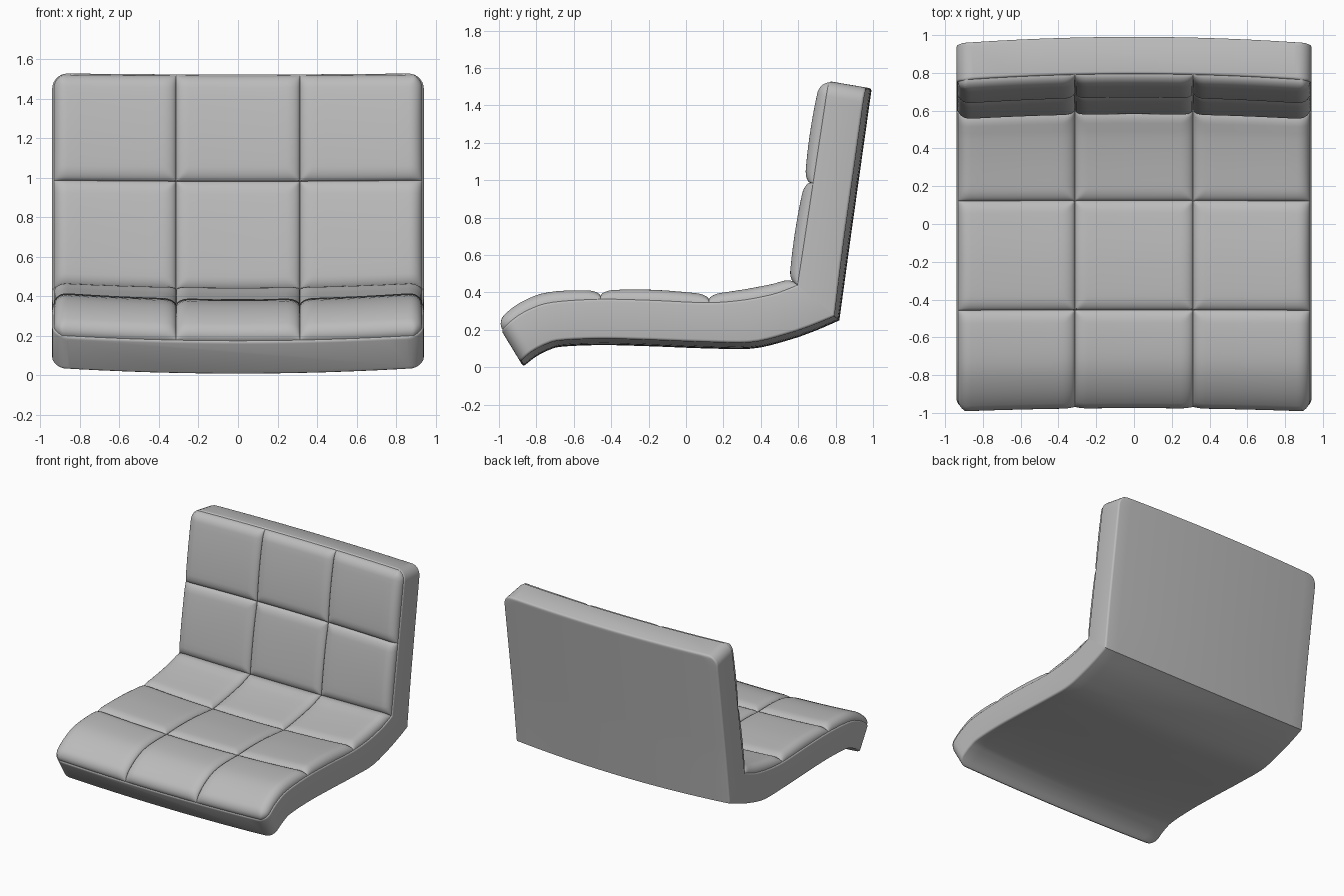
import bpy, bmesh, math
from mathutils import Vector

if "Cube" in bpy.data.objects:
    bpy.data.objects.remove(bpy.data.objects["Cube"], do_unlink=True)

HALF_W, CORNER, BOW, EDGE, PUFF, SEAM_X = 0.94, 0.08, 0.035, 0.014, 0.07, 0.313

# Side profile as (y, z) pairs: upholstered face, outer shell face
SEAT = [((-0.99, 0.20), (-0.87, 0.003)), ((-0.92, 0.262), (-0.80, 0.058)),
        ((-0.84, 0.31), (-0.73, 0.093)), ((-0.72, 0.348), (-0.66, 0.11)),
        ((-0.47, 0.365), (-0.45, 0.118)), ((-0.20, 0.36), (-0.20, 0.112)),
        ((0.11, 0.347), (0.12, 0.10)), ((0.30, 0.36), (0.36, 0.10)),
        ((0.45, 0.388), (0.55, 0.145)), ((0.52, 0.41), (0.68, 0.19)),
        ((0.595, 0.44), (0.82, 0.25))]
BACK = [SEAT[-1], ((0.642, 0.75), (0.883, 0.71)), ((0.76, 1.53), (0.993, 1.49))]


def spline(a, b, c, d, t):
    return 0.5 * (2 * b + (c - a) * t + (2 * a - 5 * b + 4 * c - d) * t * t
                  + (3 * b - a - 3 * c + d) * t ** 3)


def dense(pairs, smooth, steps=20):
    """Sample a list of (face, shell) pairs into a fine polyline."""
    p = [(Vector((0, *f)), Vector((0, *s))) for f, s in pairs]
    out = []
    for i in range(len(p) - 1):
        q = [p[max(i - 1, 0)], p[i], p[i + 1], p[min(i + 2, len(p) - 1)]]
        for k in range(steps):
            t = k / steps
            if smooth:
                out.append(tuple(spline(*[v[j] for v in q], t) for j in (0, 1)))
            else:
                out.append(tuple(q[1][j].lerp(q[2][j], t) for j in (0, 1)))
    return out + [p[-1]]


seat = dense(SEAT, True)
path = seat + dense(BACK, False)[1:]
dist = [0.0]
for a, b in zip(path, path[1:]):
    dist.append(dist[-1] + (b[0] - a[0]).length)
END, FOLD = dist[-1], dist[len(seat) - 1]


def at(s):
    """Face point and shell point at distance s along the profile."""
    s = min(max(s, 0), END)
    i = next((k for k in range(len(dist) - 2) if dist[k + 1] >= s), len(dist) - 2)
    t = (s - dist[i]) / (dist[i + 1] - dist[i])
    return tuple(path[i][j].lerp(path[i + 1][j], t) for j in (0, 1))


def normal_in(s, lo, hi):
    t = at(min(s + 0.01, hi))[0] - at(max(s - 0.01, lo))[0]
    return Vector((0, -t.z, t.y)).normalized()


def face_normal(s):
    if abs(s - FOLD) < 1e-5:
        return (normal_in(s, 0, FOLD) + normal_in(s, FOLD, END)).normalized()
    return normal_in(s, 0, FOLD) if s < FOLD else normal_in(s, FOLD, END)


def quarter(d, r):
    """Quarter-round rise from 0 to 1 over distance r."""
    return math.sqrt(max(0, 1 - (1 - min(max(d / r, 0), 1)) ** 2))


def half_width(s):
    return HALF_W - CORNER * (1 - quarter(min(s, END - s), CORNER))


def bow(x):
    return BOW * max(0, 1 - (x / HALF_W) ** 2)


def samples(stops, r, gap, n=7):
    """Positions through each span, bunched up beside every stop."""
    out = []
    for a, b in zip(stops, stops[1:]):
        ease = [r * (1 - math.cos(math.pi / 2 * k / n)) for k in range(n + 1)]
        m = max(2, round((b - a - 2 * r) / gap))
        out += [a + e for e in ease]
        out += [a + r + (b - a - 2 * r) * k / m for k in range(1, m)]
        out += [b - e for e in reversed(ease)][:-1]
    return out + [stops[-1]]


def finish(name, rows, closed, mat):
    """Skin rows of points into a mesh; closed rows are also capped."""
    bm = bmesh.new()
    v = [[bm.verts.new(p) for p in row] for row in rows]
    n = len(v[0])
    for a, b in zip(v, v[1:]):
        for i in range(n if closed else n - 1):
            j = (i + 1) % n
            bm.faces.new((a[i], a[j], b[j], b[i]))
    if closed:
        bm.faces.new(list(reversed(v[0])))
        bm.faces.new(v[-1])
        bmesh.ops.recalc_face_normals(bm, faces=bm.faces[:])
    me = bpy.data.meshes.new(name)
    bm.to_mesh(me)
    bm.free()
    me.materials.append(mat)
    ob = bpy.data.objects.new(name, me)
    bpy.context.collection.objects.link(ob)
    bpy.ops.object.select_all(action='DESELECT')
    ob.select_set(True)
    bpy.context.view_layer.objects.active = ob
    bpy.ops.object.shade_smooth_by_angle(angle=math.radians(35))


grey = bpy.data.materials.new("grey_upholstery")
grey.use_nodes = True
grey.diffuse_color = (0.5, 0.5, 0.5, 1)
grey.node_tree.nodes["Principled BSDF"].inputs["Base Color"].default_value = (0.5, 0.5, 0.5, 1)

# Padded shell: rounded-box sections lofted along the profile
rows = []
for s in samples([0, FOLD, END], CORNER, 0.04):
    face, shell = at(s)
    depth = (shell - face).length - BOW
    down = (shell - face).normalized()
    w = half_width(s)
    inset = EDGE * (1 - quarter(min(s, END - s), EDGE))
    flat = [(w - EDGE) * (k / 10 - 1) for k in range(21)]
    arc = [math.pi / 2 * k / 4 for k in range(1, 5)]
    top = [(x, inset) for x in flat]
    top += [(w - EDGE + EDGE * math.sin(a), inset + EDGE - EDGE * math.cos(a)) for a in arc]
    top = [(-x, d) for x, d in reversed(top[21:])] + top
    ring = top + [(x, depth - d) for x, d in reversed(top)]
    rows.append([face + down * (d + bow(x)) + Vector((x, 0, 0)) for x, d in ring])
finish("padded_shell", rows, True, grey)

# Tufted cushion: puffed panels, three across, three on the seat and two on the back
def seam_at(axis, value, start):
    return next(d for d, p in zip(dist, path) if d >= start and p[0][axis] >= value)


LIP = 0.008
stops = [LIP, seam_at(1, -0.465, 0), seam_at(1, 0.11, 0), FOLD,
         seam_at(2, 0.982, FOLD), END - LIP]
across = samples([-HALF_W + LIP, -SEAM_X, SEAM_X, HALF_W - LIP], PUFF, 0.06)
rows = []
for s in samples(stops, PUFF, 0.04):
    face, shell = at(s)
    down, up = (shell - face).normalized(), face_normal(s)
    w = half_width(s) - LIP
    k = max(i for i in range(5) if stops[i] <= s + 1e-6)
    crown = 1 - (2 * (s - stops[k]) / (stops[k + 1] - stops[k]) - 1) ** 2
    row = []
    for x in across:
        if abs(x) > SEAM_X:
            x = math.copysign(SEAM_X + (abs(x) - SEAM_X) * (w - SEAM_X)
                              / (HALF_W - LIP - SEAM_X), x)
        rim = quarter(min(w - abs(x), s - stops[0], stops[-1] - s), PUFF)
        groove = max([0.035 * (1 - quarter(abs(abs(x) - SEAM_X), PUFF))]
                     + [(0.05 if t == FOLD else 0.03) * (1 - quarter(abs(s - t), PUFF))
                        for t in stops[1:-1]])
        h = -0.004 + rim * (0.052 + 0.012 * crown - groove)
        row.append(face + down * bow(x) + up * h + Vector((x, 0, 0)))
    rows.append(row)
finish("tufted_cushion", rows, False, grey)
